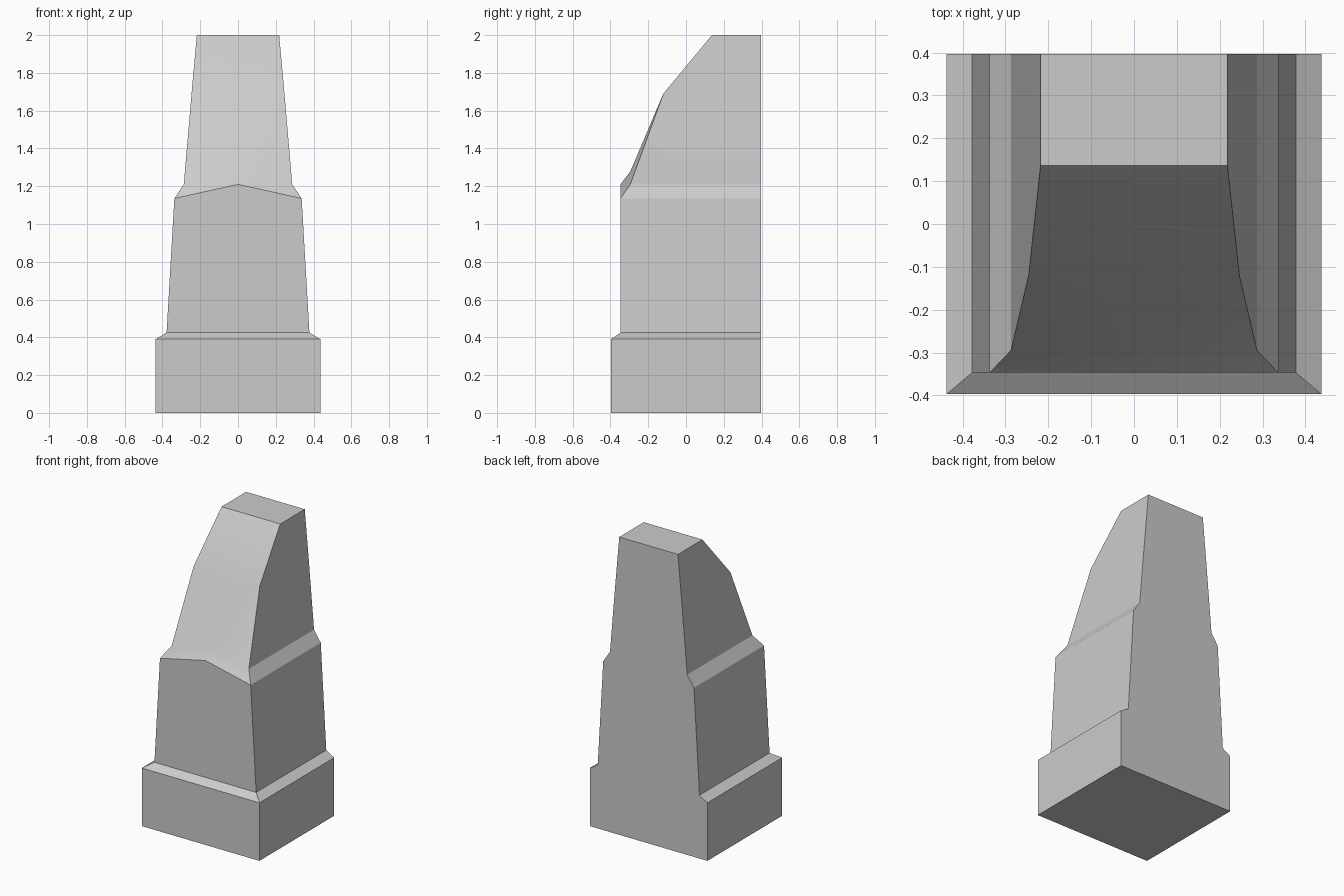
import bpy, bmesh, math

if "Cube" in bpy.data.objects:
    bpy.data.objects.remove(bpy.data.objects["Cube"])

BACK = 0.397

# Levels of the buttress: half width, front y, z at corners, z at front centre
LEVELS = [
    (0.437, -0.397, 0.00, 0.00),    # plinth foot
    (0.437, -0.397, 0.39, 0.39),    # plinth top
    (0.378, -0.347, 0.425, 0.425),  # shaft foot
    (0.337, -0.347, 1.135, 1.21),   # shaft top with peaked front
    (0.287, -0.295, 1.21, 1.278),   # sloped setback
    (0.246, -0.120, 1.69, 1.69),    # bend of the sloping front
    (0.218, 0.137, 2.00, 2.00),     # flat cap
]

bm = bmesh.new()


def ring(w, front, z, z_mid):
    pts = [(-w, BACK, z), (-w, front, z), (0, front, z_mid), (w, front, z), (w, BACK, z)]
    return [bm.verts.new(p) for p in pts]


# Stack the levels and skin between them, back wall included
rings = [ring(*level) for level in LEVELS]
for low, high in zip(rings, rings[1:]):
    for i in range(5):
        j = (i + 1) % 5
        bm.faces.new((low[i], low[j], high[j], high[i]))
bm.faces.new(rings[0][::-1])
bm.faces.new(rings[-1])
bmesh.ops.recalc_face_normals(bm, faces=bm.faces)

mesh = bpy.data.meshes.new("buttress")
bm.to_mesh(mesh)
bm.free()
obj = bpy.data.objects.new("buttress", mesh)
bpy.context.collection.objects.link(obj)

# Soft shading on the curved upper front only
bpy.context.view_layer.objects.active = obj
obj.select_set(True)
bpy.ops.object.shade_smooth_by_angle(angle=math.radians(24))
